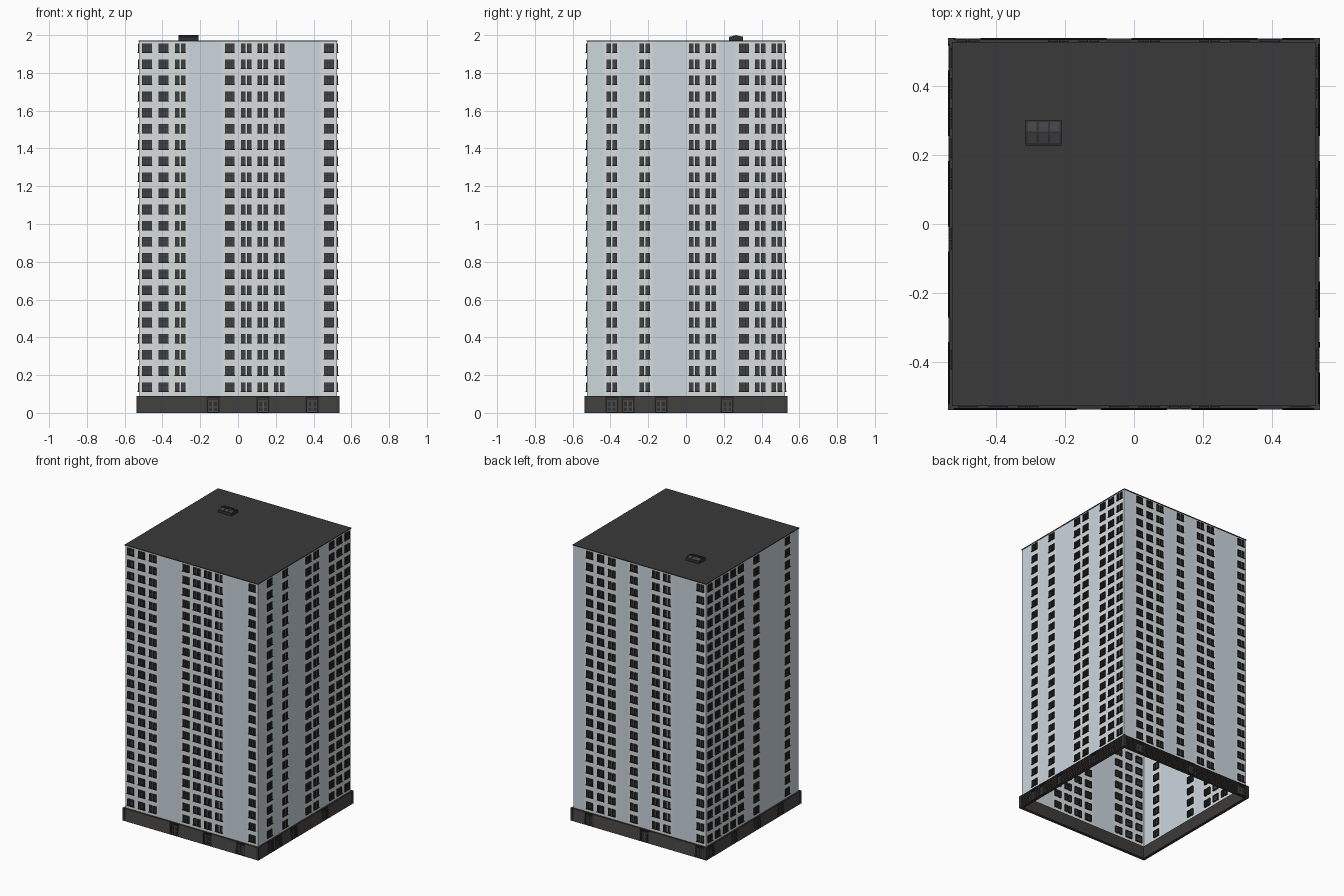
import bpy, bmesh, math
from mathutils import Matrix

if "Cube" in bpy.data.objects:
    bpy.data.objects.remove(bpy.data.objects["Cube"])

W = 0.525               # half width of the wall shell
PITCH = 2 * W / 12      # twelve bays on each side
BASE, TOP, FLOORS = 0.09, 1.97, 22
FH = (TOP - BASE) / FLOORS
Z0, Z1 = 0.024, 0.072   # window opening within one floor


def material(name, rgb):
    m = bpy.data.materials.new(name)
    m.diffuse_color = (*rgb, 1)
    m.use_nodes = True
    m.node_tree.nodes["Principled BSDF"].inputs["Base Color"].default_value = m.diffuse_color
    return m


PANEL = material("blue_grey_panel", (0.60, 0.68, 0.73))
BAY = material("pale_bay", (0.68, 0.73, 0.74))
FRAME = material("dark_frame", (0.03, 0.03, 0.03))
GLASS = material("dark_glass", (0.055, 0.055, 0.065))
ROOF = material("roof_felt", (0.042, 0.042, 0.042))
STONE = material("dark_cladding", (0.045, 0.043, 0.04))
DOOR = material("door_grey", (0.09, 0.09, 0.085))


def bay_u(i):
    return -W + (i + 0.5) * PITCH


def quad(bm, pts, mat=0):
    f = bm.faces.new([bm.verts.new(p) for p in pts])
    f.material_index = mat


def box(bm, u0, u1, d0, d1, z0, z1, mat=0):
    """Box on the front side: u along the wall, d outward from it."""
    v = [bm.verts.new((u, -W - d, z)) for z in (z0, z1) for u, d in
         ((u0, d1), (u1, d1), (u1, d0), (u0, d0))]
    for q in ((3, 2, 1, 0), (4, 5, 6, 7), (0, 1, 5, 4), (1, 2, 6, 5),
              (2, 3, 7, 6), (3, 0, 4, 7)):
        bm.faces.new([v[k] for k in q]).material_index = mat


def finish(bm, name, mats, turn=0, floors=False):
    bm.transform(Matrix.Rotation(turn * math.pi / 2, 4, 'Z'))
    me = bpy.data.meshes.new(name)
    bm.to_mesh(me)
    bm.free()
    for m in mats:
        me.materials.append(m)
    ob = bpy.data.objects.new(name, me)
    bpy.context.collection.objects.link(ob)
    if floors:
        a = ob.modifiers.new("floors", 'ARRAY')
        a.count = FLOORS
        a.use_relative_offset = False
        a.use_constant_offset = True
        a.constant_offset_displace = (0, 0, FH)
    return ob


def openings(kind, c):
    if kind == 'W':
        return [(c - 0.026, c + 0.026)]
    return [(c - 0.028, c - 0.004), (c + 0.004, c + 0.028)]


def window(bm, u0, u1, panes):
    t, a, b = 0.004, BASE + Z0, BASE + Z1
    for s in (u0, u1 - t):
        box(bm, s, s + t, -0.010, 0.005, a, b)
    for s in (a, b - t):
        box(bm, u0 + t, u1 - t, -0.010, 0.005, s, s + t)
    for k in range(1, panes):
        m = u0 + (u1 - u0) * k / panes
        box(bm, m - 0.0015, m + 0.0015, -0.006, 0.003, a + t, b - t)
    box(bm, u0 + t, u1 - t, -0.006, 0.002, b - 0.018, b - 0.015)
    box(bm, u0 - 0.002, u1 + 0.002, 0, 0.009, a - 0.003, a)      # sill
    box(bm, u0 + t, u1 - t, -0.004, -0.002, a + t, b - t, 1)     # glass


def build_side(name, turn, pattern, doors):
    # one floor of wall with open window holes, and its windows, stacked up
    wall, win = bmesh.new(), bmesh.new()

    def sheet(u0, u1, z0, z1, mat):
        quad(wall, [(u0, -W, z0), (u1, -W, z0), (u1, -W, z1), (u0, -W, z1)], mat)

    for i, kind in enumerate(pattern):
        c = bay_u(i)
        l, r = c - PITCH / 2, c + PITCH / 2
        if kind == '.':
            sheet(l, r, BASE, BASE + FH, 0)
            continue
        sheet(l, r, BASE, BASE + Z0, 1)
        sheet(l, r, BASE + Z1, BASE + FH, 1)
        edge = l
        for u0, u1 in openings(kind, c):
            sheet(edge, u0, BASE + Z0, BASE + Z1, 1)
            window(win, u0, u1, 3 if kind == 'W' else 1)
            edge = u1
        sheet(edge, r, BASE + Z0, BASE + Z1, 1)
    finish(wall, name + "_wall", [PANEL, BAY], turn, True)
    finish(win, name + "_windows", [FRAME, GLASS], turn, True)

    # plinth with lapped cladding, interrupted by doorways
    pl, dr = bmesh.new(), bmesh.new()
    box(pl, -W, W, -0.008, 0.002, 0, BASE)
    n, half = 7, 0.036
    h = (BASE - 0.006) / n
    prof = [(0.0, 0.0)]
    for k in range(n):
        out = 0.0135 - 0.003 * k / n
        prof += [(out, k * h), (out - 0.004, (k + 1) * h)]
    prof += [(0.010, BASE - 0.006), (0.010, BASE), (0.0, BASE)]
    cuts = [-W - 0.006]
    for i in doors:
        cuts += [bay_u(i) - half, bay_u(i) + half]
    cuts.append(W + 0.006)
    for u0, u1 in zip(cuts[::2], cuts[1::2]):
        if u1 - u0 < 0.004:
            continue
        ends = [[pl.verts.new((u, -W - d, z)) for d, z in prof] for u in (u0, u1)]
        for k in range(len(prof)):
            j = (k + 1) % len(prof)
            pl.faces.new((ends[0][k], ends[1][k], ends[1][j], ends[0][j]))
        pl.faces.new(ends[0])
        pl.faces.new(ends[1][::-1])
    box(pl, W - 0.004, W + 0.0135, -0.004, 0.0135, 0, BASE)      # corner post
    bmesh.ops.recalc_face_normals(pl, faces=pl.faces)
    finish(pl, name + "_plinth", [STONE], turn)

    for i in doors:
        c = bay_u(i)
        for s in (-1, 1):
            m = c + s * 0.032
            box(dr, m - 0.004, m + 0.004, 0, 0.010, 0, 0.082)    # jamb
            p = c + s * 0.0135
            box(dr, p - 0.012, p + 0.012, 0, 0.005, 0.004, 0.066, 1)
            box(dr, p - 0.008, p + 0.008, 0.005, 0.007, 0.034, 0.060)
            box(dr, p - 0.008, p + 0.008, 0.005, 0.007, 0.010, 0.028)
        box(dr, c - 0.028, c + 0.028, 0, 0.008, 0.067, 0.073)    # transom
        box(dr, c - 0.036, c + 0.036, 0, 0.012, 0.082, 0.090)    # lintel
        box(dr, c - 0.034, c + 0.034, 0, 0.013, 0, 0.004)        # step
    finish(dr, name + "_doors", [FRAME, DOOR], turn)


build_side("front", 0, "WWD..WDDD..W", (4, 7, 10))
build_side("right", 1, ".D.D..DD.WDD", (1, 2, 4, 8))
build_side("back", 2, "D..DD.D.DWW."[::-1], (1, 6, 11))
build_side("left", 3, ".W...D.DWDDW"[::-1], (0, 3, 6, 9))

# flat roof
bm = bmesh.new()
e = W + 0.003
box(bm, -e, e, -W - e, 0.003, TOP - 0.004, TOP + 0.002)
finish(bm, "roof", [ROOF])

# gabled skylight on the roof
bm = bmesh.new()
X0, X1, Y0, Y1, YM = -0.315, -0.21, 0.228, 0.302, 0.265
EAVE, RIDGE = 1.988, 1.998
ring = [(Y0, TOP), (Y1, TOP), (Y1, EAVE), (YM, RIDGE), (Y0, EAVE)]
a, b = [[bm.verts.new((x, y, z)) for y, z in ring] for x in (X0, X1)]
for k in range(5):
    j = (k + 1) % 5
    bm.faces.new((a[k], a[j], b[j], b[k])).material_index = 1 if k in (2, 3) else 0
bm.faces.new(a)
bm.faces.new(b)
bmesh.ops.recalc_face_normals(bm, faces=bm.faces)


def bar(x0, x1, ya, yb, za, zb, t=0.003):
    """Glazing bar running over a sloped strip between two heights."""
    v = [bm.verts.new((x, y, z + s)) for s in (-0.002, t) for x, y, z in
         ((x0, ya, za), (x1, ya, za), (x1, yb, zb), (x0, yb, zb))]
    for q in ((3, 2, 1, 0), (4, 5, 6, 7), (0, 1, 5, 4), (1, 2, 6, 5),
              (2, 3, 7, 6), (3, 0, 4, 7)):
        bm.faces.new([v[k] for k in q])


for k in range(4):
    x = X0 + 0.003 + (X1 - X0 - 0.006) * k / 3
    bar(x - 0.003, x + 0.003, Y0, YM, EAVE, RIDGE, 0.002)
    bar(x - 0.003, x + 0.003, YM, Y1, RIDGE, EAVE, 0.002)
bar(X0, X1, YM - 0.003, YM + 0.003, RIDGE, RIDGE, 0.002)
bar(X0, X1, Y0, Y0 + 0.006, EAVE, EAVE + 0.0015)
bar(X0, X1, Y1 - 0.006, Y1, EAVE + 0.0015, EAVE)
finish(bm, "skylight", [FRAME, GLASS])
